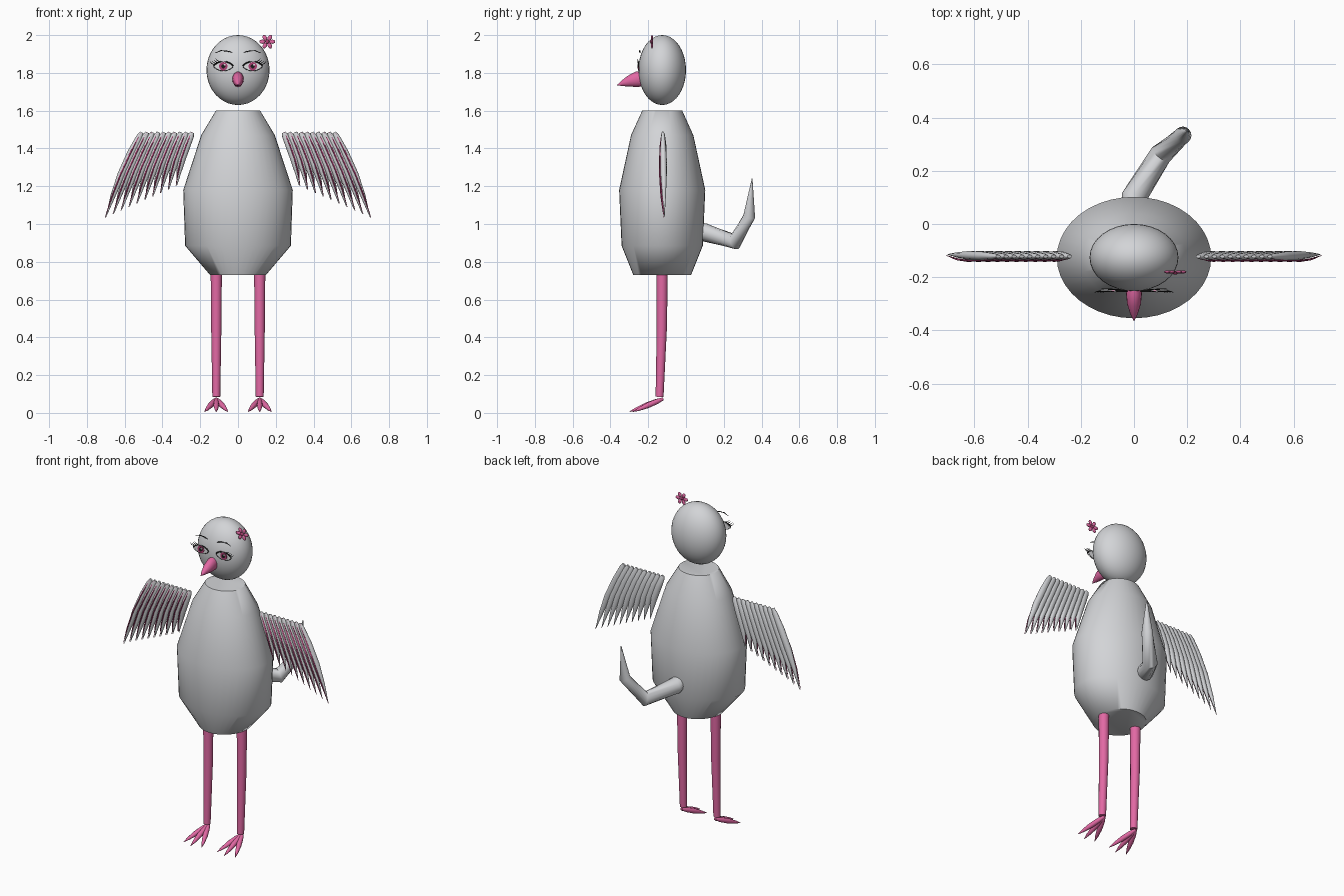
import bpy, math
from mathutils import Vector

cube = bpy.data.objects.get("Cube")
if cube:
    bpy.data.objects.remove(cube, do_unlink=True)


def material(name, r, g, b):
    m = bpy.data.materials.new(name)
    m.use_nodes = True
    m.diffuse_color = (r, g, b, 1)
    m.node_tree.nodes["Principled BSDF"].inputs["Base Color"].default_value = (r, g, b, 1)
    return m


GREY = material("pale grey", 0.65, 0.66, 0.68)
PINK = material("pink", 0.76, 0.14, 0.37)
DEEP = material("deep pink", 0.42, 0.05, 0.17)
BLACK = material("black", 0.01, 0.01, 0.01)
WHITE = material("eye white", 0.75, 0.75, 0.77)
MID_Y = -0.126


def make(name, verts, faces, mat, smooth=True):
    me = bpy.data.meshes.new(name)
    me.from_pydata(verts, [], faces)
    me.materials.append(mat)
    me.validate()
    ob = bpy.data.objects.new(name, me)
    bpy.context.collection.objects.link(ob)
    if smooth:
        bpy.ops.object.select_all(action='DESELECT')
        ob.select_set(True)
        bpy.context.view_layer.objects.active = ob
        bpy.ops.object.shade_smooth_by_angle(angle=math.radians(60))
    return ob


def loft(name, path, radii, mat, sides=16, level=False):
    """Sweep elliptical rings along a path; radii are (across, depth) pairs."""
    path = [Vector(p) for p in path]
    verts, faces, n = [], [], len(path)
    for i, (p, r) in enumerate(zip(path, radii)):
        ru, rv = r if isinstance(r, tuple) else (r, r)
        t = (path[min(i + 1, n - 1)] - path[max(i - 1, 0)]).normalized()
        if level:
            t = Vector((0, 0, 1))
        u = (Vector((1, 0, 0)) - t * t.x).normalized()
        v = t.cross(u)
        for k in range(sides):
            a = math.tau * k / sides
            verts.append(p + u * ru * math.cos(a) + v * rv * math.sin(a))
    for i in range(n - 1):
        for k in range(sides):
            a, b = i * sides + k, i * sides + (k + 1) % sides
            faces.append((a, b, b + sides, a + sides))
    faces.append(tuple(reversed(range(sides))))
    faces.append(tuple(range((n - 1) * sides, n * sides)))
    return make(name, verts, faces, mat)


def ellipsoid(name, centre, size, mat, turn=0, segments=32, rings=20):
    bpy.ops.mesh.primitive_uv_sphere_add(segments=segments, ring_count=rings,
                                         location=centre, rotation=(0, turn, 0))
    ob = bpy.context.object
    ob.name = name
    ob.scale = size
    ob.data.materials.append(mat)
    bpy.ops.object.shade_smooth()
    return ob


def plate(name, x, z, y, w, h, mat, power=1.0):
    """Thin upright oval; a higher power pinches it into an almond."""
    n, verts = 24, []
    for yy in (y, y + 0.004):
        for k in range(n):
            a = math.tau * k / n
            s = math.sin(a)
            verts.append((x + w * math.cos(a), yy, z + h * math.copysign(abs(s) ** power, s)))
    faces = [tuple(range(n)), tuple(reversed(range(n, 2 * n)))]
    faces += [(k, k + n, (k + 1) % n + n, (k + 1) % n) for k in range(n)]
    return make(name, verts, faces, mat, smooth=False)


# Body and head
body = [(0.73, 0.148, 0.153), (0.885, 0.28, 0.215), (1.18, 0.29, 0.228),
        (1.47, 0.195, 0.165), (1.60, 0.117, 0.106)]
loft("body", [(0, MID_Y, z) for z, a, b in body], [(a, b) for z, a, b in body],
     GREY, sides=40, level=True)
ellipsoid("head", (0, MID_Y, 1.815), (0.167, 0.126, 0.185), GREY)

# Beak
loft("beak", [(0, -0.225, 1.768), (0, -0.26, 1.766), (0, -0.30, 1.756),
              (0, -0.335, 1.745), (0, -0.365, 1.735)],
     [(0.026, 0.038), (0.030, 0.041), (0.026, 0.030), (0.015, 0.016), 0.001], PINK)

# Tail
loft("tail", [(0, 0.03, 0.97), (0, 0.10, 0.955), (0.10, 0.26, 0.907),
              (0.185, 0.335, 1.04), (0.20, 0.35, 1.24)],
     [0.045, 0.048, 0.043, 0.032, 0.002], GREY)


# Wing feathers: tops run along a level line, tips fan outward and down
FEATHERS = 10
def wing(side, s):
    for i in range(FEATHERS):
        f = i / (FEATHERS - 1)
        top = Vector((0.242 + 0.268 * f, MID_Y + 0.004, 1.485))
        tip = Vector((0.325 + 0.375 * f, MID_Y + 0.012, 1.20 - 0.165 * f))
        path, ridge = [], []
        for t in (0, 0.06, 0.25, 0.5, 0.75, 1):
            p = top.lerp(tip, t)
            bulge = math.sin(math.pi * t)
            p.x += 0.014 * bulge
            path.append((s * p.x, p.y, p.z))
            ridge.append((s * (p.x + 0.004), p.y - 0.004 - 0.017 * bulge, p.z))
        loft(f"{side}_feather_{i + 1}", path,
             [(0.010, 0.006), (0.017, 0.011), (0.021, 0.017), (0.020, 0.017),
              (0.013, 0.010), 0.001], GREY, sides=10)
        loft(f"{side}_feather_rib_{i + 1}", ridge, [0.002, 0.004, 0.004, 0.004, 0.004, 0.001],
             DEEP, sides=6)


def leg(side, s):
    x = s * 0.115
    loft(f"{side}_leg", [(x, MID_Y, 0.78), (x, MID_Y - 0.002, 0.45), (x, -0.14, 0.085)],
         [0.030, 0.027, 0.021], PINK)
    # Three pointed toes
    for k in (-1, 0, 1):
        start, tip = Vector((x, -0.122, 0.074)), Vector((x + 0.062 * k, -0.30 + 0.02 * abs(k), 0.006))
        loft(f"{side}_toe_{k + 2}", [start.lerp(tip, t) for t in (0, 0.2, 0.5, 0.8, 1)],
             [0.008, 0.014, 0.015, 0.009, 0.001], PINK, sides=10)


def eye(side, s):
    x, z = s * 0.078, 1.835
    plate(f"{side}_eye_white", x, z, -0.250, 0.048, 0.024, WHITE, 1.4)
    plate(f"{side}_iris", x, z, -0.253, 0.022, 0.022, DEEP)
    plate(f"{side}_pupil", x, z, -0.256, 0.011, 0.011, BLACK)
    plate(f"{side}_eye_glint", x + 0.007, z + 0.008, -0.258, 0.005, 0.005, WHITE)
    # Lid lines, lashes and brow
    for part, h, r in (("upper_lid", 0.025, 0.0035), ("lower_lid", -0.024, 0.0015)):
        pts = [(x + s * 0.052 * math.cos(a), -0.252, z + h * math.sin(a) ** 1.4)
               for a in (math.pi * (1 - k / 10) for k in range(11))]
        loft(f"{side}_{part}", pts, [r] * 11, BLACK, sides=6)
    for k in range(4):
        px, pz = x + s * (0.018 + 0.010 * k), z + 0.024 - 0.005 * k
        loft(f"{side}_lash_{k + 1}", [(px, -0.252, pz), (px + s * 0.014, -0.254, pz + 0.006),
                                      (px + s * 0.022, -0.257, pz + 0.016)],
             [0.002, 0.0017, 0.0005], BLACK, sides=6)
    loft(f"{side}_brow", [(s * 0.028, -0.249, 1.908), (s * 0.06, -0.247, 1.916),
                          (s * 0.09, -0.245, 1.918), (s * 0.122, -0.243, 1.905)],
         [0.001, 0.003, 0.003, 0.001], BLACK, sides=6)


for side, s in (("left", 1), ("right", -1)):
    wing(side, s)
    leg(side, s)
    eye(side, s)

# Flower on the head
FX, FY, FZ = 0.155, -0.18, 1.965
for k in range(6):
    a = math.tau * k / 6
    ellipsoid(f"flower_petal_{k + 1}", (FX + 0.026 * math.cos(a), FY, FZ + 0.024 * math.sin(a)),
              (0.016, 0.006, 0.011), PINK, turn=-a, segments=12, rings=8)
ellipsoid("flower_centre", (FX, FY - 0.003, FZ), (0.011, 0.007, 0.011), DEEP, segments=12, rings=8)
